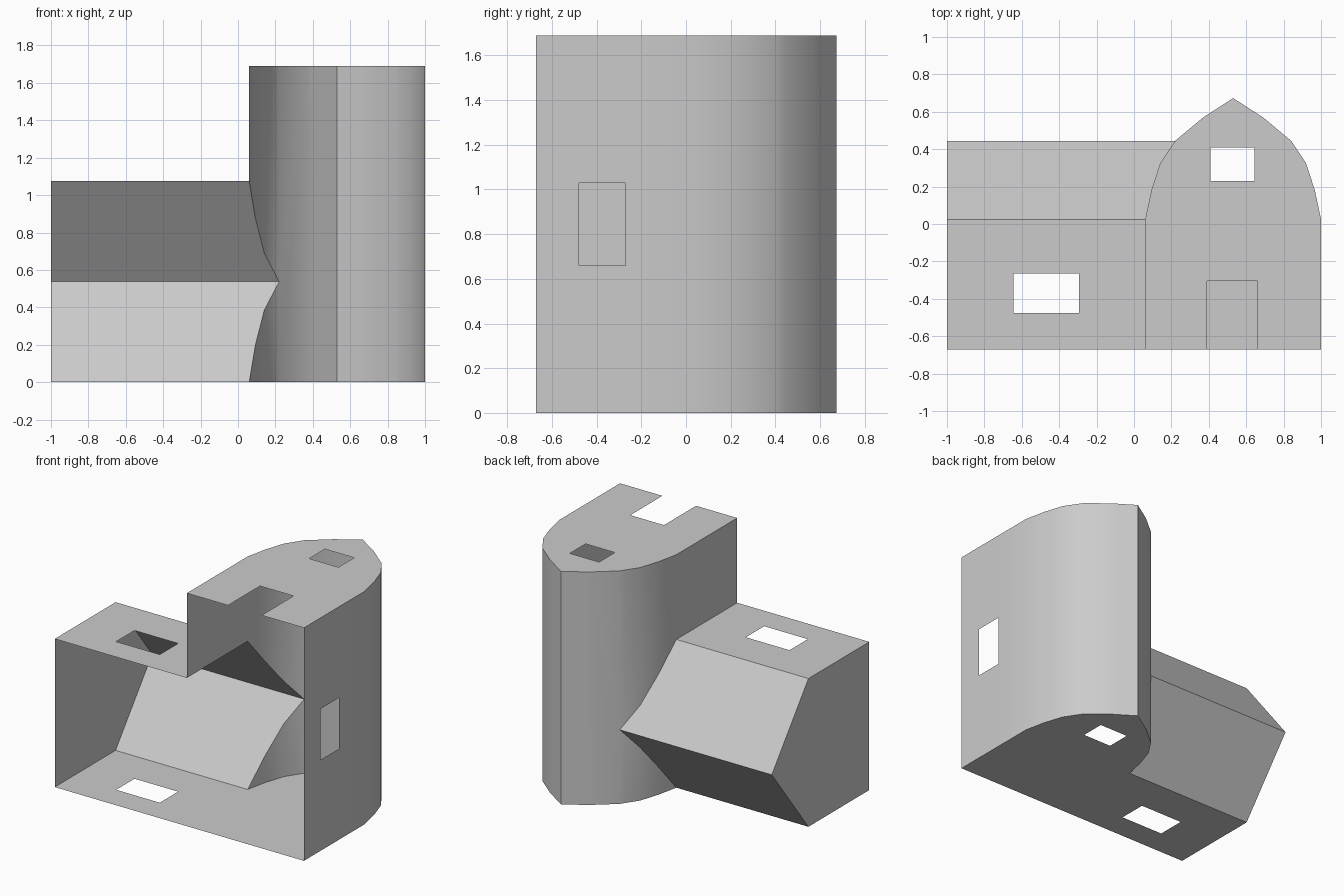
import bpy, bmesh
from mathutils import Vector

cube = bpy.data.objects.get("Cube")
if cube:
    bpy.data.objects.remove(cube, do_unlink=True)

OPEN_Y, SPRING_Y = -0.672, 0.025      # open side, start of the curved roof
TOWER_X, TOWER_TOP = 0.53, 1.69
WING_TOP = 1.075

plaster = bpy.data.materials.new("light grey")
plaster.use_nodes = True
colour = (0.6, 0.6, 0.6, 1)
plaster.diffuse_color = colour
plaster.node_tree.nodes["Principled BSDF"].inputs["Base Color"].default_value = colour


def prism(name, outline, sweep):
    """Solid made by sweeping a closed outline along a vector."""
    bm = bmesh.new()
    face = bm.faces.new([bm.verts.new(p) for p in outline])
    moved = bmesh.ops.extrude_face_region(bm, geom=[face])["geom"]
    bmesh.ops.translate(bm, vec=sweep, verts=[v for v in moved if isinstance(v, bmesh.types.BMVert)])
    bmesh.ops.recalc_face_normals(bm, faces=bm.faces)
    # the extruded base may be kept inside: make sure both ends exist
    bmesh.ops.holes_fill(bm, edges=[e for e in bm.edges if e.is_boundary], sides=0)
    bmesh.ops.recalc_face_normals(bm, faces=bm.faces)
    mesh = bpy.data.meshes.new(name)
    bm.to_mesh(mesh)
    bm.free()
    mesh.materials.append(plaster)
    obj = bpy.data.objects.new(name, mesh)
    bpy.context.collection.objects.link(obj)
    return obj


def cut_opening(bm, axis, level, low, high):
    """Remove a rectangle from the flat wall lying at level on the axis."""
    others = [i for i in range(3) if i != axis]

    def wall():
        return [f for f in bm.faces if all(abs(v.co[axis] - level) < 1e-3 for v in f.verts)]

    for i, a, b in zip(others, low, high):
        for edge in (a, b):
            faces = wall()
            geom = set(faces)
            for f in faces:
                geom.update(f.edges, f.verts)
            normal, point = Vector((0, 0, 0)), Vector((0, 0, 0))
            normal[i], point[i] = 1, edge
            bmesh.ops.bisect_plane(bm, geom=list(geom), plane_co=point, plane_no=normal)
    inside = [f for f in wall() if all(a < f.calc_center_median()[i] < b
                                       for i, a, b in zip(others, low, high))]
    bmesh.ops.delete(bm, geom=inside, context='FACES')


# Tower with a pointed curved roof, mirrored about its centre line
half = [(0.47, OPEN_Y), (0.47, SPRING_Y), (0.437, 0.18), (0.39, 0.325), (0.31, 0.445), (0.16, 0.57)]
outline = [(TOWER_X + x, y, 0) for x, y in half] + [(TOWER_X, 0.673, 0)]
outline += [(TOWER_X - x, y, 0) for x, y in reversed(half)]
building = prism("barn_shell", outline, (0, 0, TOWER_TOP))

# Gabled side wing running into the tower
gable = [(OPEN_Y, 0), (SPRING_Y, 0), (0.445, WING_TOP / 2), (SPRING_Y, WING_TOP), (OPEN_Y, WING_TOP)]
wing = prism("wing_helper", [(-1, y, z) for y, z in gable], (1 + TOWER_X, 0, 0))
wing.hide_render = True

# Join the two volumes
bpy.context.view_layer.objects.active = building
join = building.modifiers.new("join_wing", 'BOOLEAN')
join.operation, join.solver, join.object = 'UNION', 'EXACT', wing
bpy.ops.object.modifier_apply(modifier=join.name)
bpy.data.objects.remove(wing, do_unlink=True)

bm = bmesh.new()
bm.from_mesh(building.data)
# Leave the floor side open
bmesh.ops.delete(bm, geom=[f for f in bm.faces if all(v.co.y < OPEN_Y + 1e-3 for v in f.verts)],
                 context='FACES')
# Windows on both gable ends and both wing walls
for level in (0, TOWER_TOP):
    cut_opening(bm, 2, level, (0.41, 0.23), (0.645, 0.41))
for level in (0, WING_TOP):
    cut_opening(bm, 2, level, (-0.645, -0.475), (-0.295, -0.265))
# Doorway and tower side window
cut_opening(bm, 2, TOWER_TOP, (0.39, OPEN_Y - 0.1), (0.66, -0.305))
cut_opening(bm, 0, 1.0, (-0.48, 0.66), (-0.27, 1.03))
bm.to_mesh(building.data)
bm.free()

# Smooth the curved roof, keep the corners sharp
for o in bpy.context.selected_objects:
    o.select_set(False)
building.select_set(True)
bpy.ops.object.shade_smooth_by_angle(angle=0.5)
